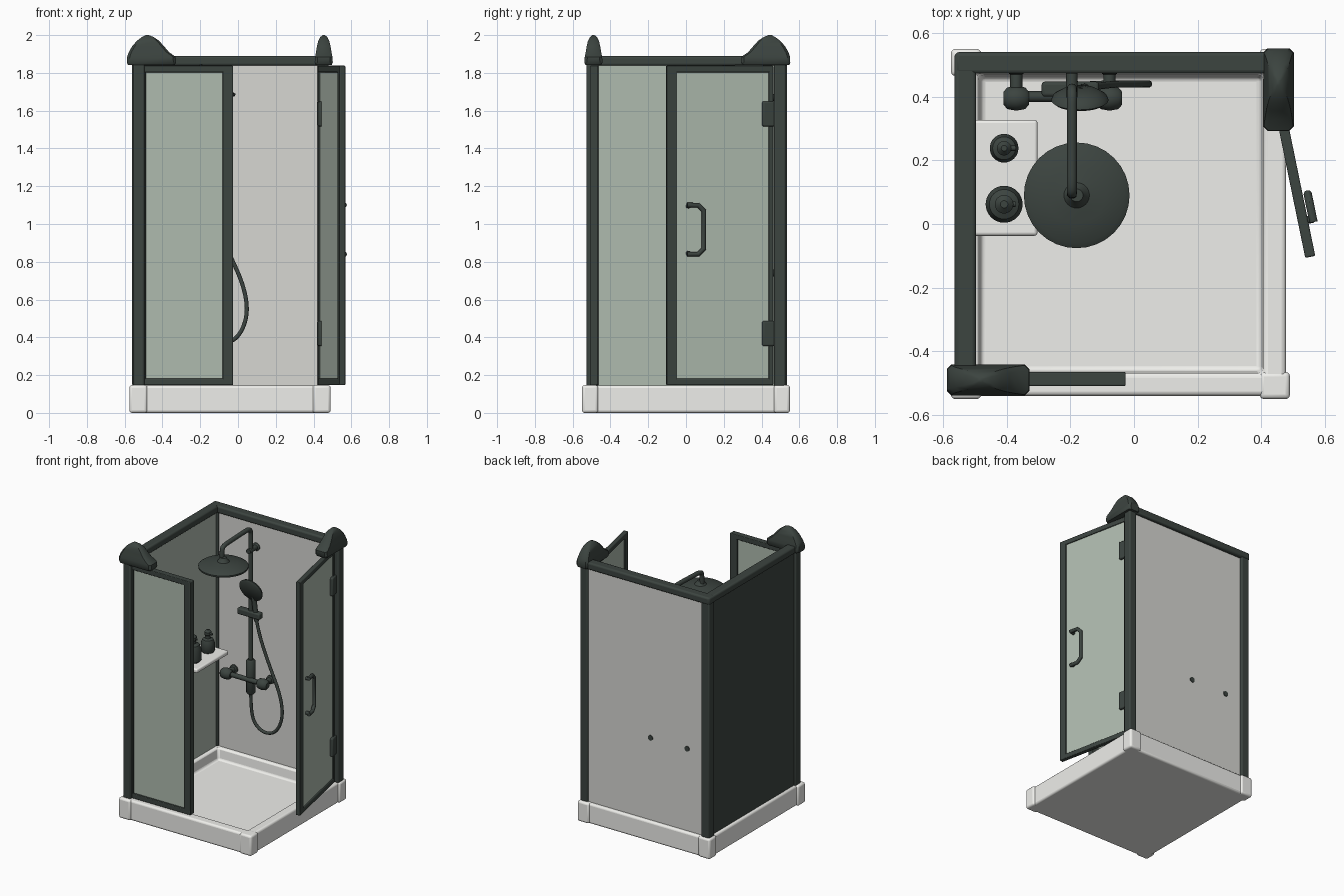
import bpy, bmesh, math
from mathutils import Vector, Matrix

if "Cube" in bpy.data.objects:
    bpy.data.objects.remove(bpy.data.objects["Cube"])


def material(name, col):
    m = bpy.data.materials.new(name)
    m.diffuse_color = (*col, 1)
    m.use_nodes = True
    m.node_tree.nodes["Principled BSDF"].inputs["Base Color"].default_value = m.diffuse_color
    return m


DARK = material("dark_metal", (0.045, 0.058, 0.051))
GLASS = material("green_glass", (0.43, 0.50, 0.43))
WALL = material("grey_panel", (0.68, 0.68, 0.65))
WHITE = material("white_ceramic", (0.86, 0.86, 0.83))


def add(name, bm, mat, matrix=None, bevel=0, segments=3):
    bmesh.ops.recalc_face_normals(bm, faces=bm.faces)
    me = bpy.data.meshes.new(name)
    bm.to_mesh(me)
    bm.free()
    return finish(name, me, mat, matrix, bevel, segments)


def finish(name, me, mat, matrix=None, bevel=0, segments=3):
    me.materials.clear()
    me.materials.append(mat)
    ob = bpy.data.objects.new(name, me)
    bpy.context.collection.objects.link(ob)
    if matrix:
        ob.matrix_world = matrix
    if bevel:
        b = ob.modifiers.new("bevel", 'BEVEL')
        b.width, b.segments = bevel, segments
        b.limit_method = 'ANGLE'
    bpy.ops.object.select_all(action='DESELECT')
    ob.select_set(True)
    bpy.context.view_layer.objects.active = ob
    bpy.ops.object.shade_smooth_by_angle(angle=math.radians(40))
    return ob


def cube(lo, hi):
    bm = bmesh.new()
    bmesh.ops.create_cube(bm, size=1)
    lo, hi = Vector(lo), Vector(hi)
    for v in bm.verts:
        v.co = Vector([lo[i] + (v.co[i] + 0.5) * (hi[i] - lo[i]) for i in range(3)])
    return bm


def box(name, lo, hi, mat, bevel=0.006, matrix=None):
    return add(name, cube(lo, hi), mat, matrix, bevel)


def loft(bm, rings):
    rows = [[bm.verts.new(p) for p in r] for r in rings]
    n = len(rows[0])
    for a, b in zip(rows, rows[1:]):
        for i in range(n):
            bm.faces.new((a[i], a[(i + 1) % n], b[(i + 1) % n], b[i]))
    bm.faces.new(rows[0][::-1])
    bm.faces.new(rows[-1])


def lathe(name, profile, loc, axis=(0, 0, 1), mat=DARK, n=32):
    bm = bmesh.new()
    loft(bm, [[(r * math.cos(2 * math.pi * i / n), r * math.sin(2 * math.pi * i / n), z)
               for i in range(n)] for r, z in profile])
    q = Vector(axis).to_track_quat('Z', 'Y').to_matrix().to_4x4()
    return add(name, bm, mat, Matrix.Translation(loc) @ q)


def tube(name, pts, r, mat=DARK, smooth=True):
    cu = bpy.data.curves.new(name, 'CURVE')
    cu.dimensions = '3D'
    cu.bevel_depth, cu.bevel_resolution, cu.use_fill_caps = r, 4, True
    sp = cu.splines.new('NURBS' if smooth else 'POLY')
    sp.points.add(len(pts) - 1)
    for p, c in zip(sp.points, pts):
        p.co = (*c, 1)
    if smooth:
        sp.order_u, sp.use_endpoint_u, sp.resolution_u = 3, True, 8
    tmp = bpy.data.objects.new(name + "_path", cu)
    bpy.context.collection.objects.link(tmp)
    dg = bpy.context.evaluated_depsgraph_get()
    me = bpy.data.meshes.new_from_object(tmp.evaluated_get(dg))
    bpy.data.objects.remove(tmp)
    return finish(name, me, mat)


# shower tray with sunken basin and corner blocks
bm = cube((-0.56, -0.54, 0), (0.478, 0.54, 0.145))
bm.faces.ensure_lookup_table()
top = max(bm.faces, key=lambda f: f.calc_center_median().z)
bmesh.ops.inset_region(bm, faces=[top], thickness=0.1)
bmesh.ops.inset_region(bm, faces=[top], thickness=0.012, depth=-0.085)
add("shower_tray", bm, WHITE, bevel=0.014)
for sx, x0, x1 in (("left", -0.575, -0.48), ("right", 0.395, 0.49)):
    for sy, y0, y1 in (("front", -0.55, -0.465), ("back", 0.465, 0.55)):
        box(f"tray_corner_{sy}_{sx}", (x0, y0, 0), (x1, y1, 0.147), WHITE, 0.014)

# corner posts and top beams
for name, x0, x1, y in (("front_left", -0.555, -0.495, -0.495),
                        ("back_left", -0.56, -0.495, 0.505),
                        ("back_right", 0.42, 0.48, 0.497)):
    box(name + "_post", (x0, y - 0.031, 0.14), (x1, y + 0.031, 1.85), DARK, 0.01)
box("back_beam", (-0.562, 0.472, 1.838), (0.44, 0.54, 1.89), DARK, 0.012)
box("left_beam", (-0.564, -0.51, 1.838), (-0.496, 0.538, 1.889), DARK, 0.012)

# fixed walls: grey back panel, left glass with dark outer skin
box("back_wall", (-0.51, 0.49, 0.14), (0.43, 0.515, 1.845), WALL, 0)
box("left_glass", (-0.525, -0.48, 0.14), (-0.51, 0.49, 1.845), GLASS, 0)
box("left_outer_panel", (-0.54, -0.48, 0.14), (-0.525, 0.49, 1.845), DARK, 0)


# rounded caps over the two open frame ends
def cap(name, loc, ang):
    rows = [(1.842, -0.1, 0.148, 0.042), (1.855, -0.105, 0.155, 0.048),
            (1.885, -0.104, 0.153, 0.046), (1.91, -0.095, 0.118, 0.041),
            (1.94, -0.078, 0.092, 0.036), (1.97, -0.052, 0.065, 0.029),
            (1.99, -0.025, 0.035, 0.018), (2.0, -0.006, 0.01, 0.006)]
    bm = bmesh.new()
    rings = []
    for z, a, b, h in rows:
        c = min(0.014, h * 0.4, (b - a) * 0.3)
        rings.append([(a + c, -h, z), (b - c, -h, z), (b, -h + c, z), (b, h - c, z),
                      (b - c, h, z), (a + c, h, z), (a, h - c, z), (a, -h + c, z)])
    loft(bm, rings)
    add(name, bm, DARK, Matrix.Translation(loc) @ Matrix.Rotation(ang, 4, 'Z'))


cap("front_left_cap", (-0.483, -0.49, 0), 0)
cap("back_right_cap", (0.454, 0.447, 0), -math.pi / 2)


# framed glass leaves, built along local x
def leaf(name, width, side, half, matrix):
    z0, z1 = 0.147, 1.838
    for part, lo, hi in (("inner_stile", (0, z0), (side, z1)),
                         ("outer_stile", (width - 0.055, z0), (width, z1)),
                         ("top_rail", (0, z1 - 0.035), (width, z1)),
                         ("bottom_rail", (0, z0), (width, z0 + 0.035))):
        box(f"{name}_{part}", (lo[0], -half, lo[1]), (hi[0], half, hi[1]), DARK, 0.005, matrix)
    box(name + "_glass", (0.005, -0.008, z0 + 0.01), (width - 0.02, 0.008, z1 - 0.01),
        GLASS, 0, matrix)


leaf("front_panel", 0.472, 0.01, 0.022, Matrix.Translation((-0.498, -0.487, 0)))
door = Matrix.Translation((0.438, 0.46, 0)) @ Matrix.Rotation(math.radians(-78.4), 4, 'Z')
leaf("door", 0.575, 0.025, 0.016, door)

# door hinges and pull handle
for name, z in (("upper", 1.583), ("lower", 0.42)):
    box(name + "_hinge", (-0.008, -0.02, z - 0.066), (0.06, 0.028, z + 0.066), DARK, 0.008, door)
loop = [(0.47, 0.84), (0.41, 0.84), (0.38, 0.87), (0.38, 1.07), (0.41, 1.1), (0.47, 1.1)]
for a in (0.845, 1.095):
    lo = door @ Vector((0.46, 0, a))
    hi = door @ Vector((0.46, 0.034, a))
    tube("handle_stub", [lo, hi], 0.012, smooth=False)
tube("door_handle", [door @ Vector((u, 0.032, z)) for u, z in loop], 0.013, smooth=False)

# riser pipe, overhead arm and rain head
X = -0.195
tube("riser_arm", [(X, 0.425, 0.65), (X, 0.425, 1.2), (X, 0.425, 1.74), (X, 0.425, 1.83),
                   (X, 0.34, 1.83), (X, 0.2, 1.825), (X, 0.105, 1.82), (X, 0.095, 1.79),
                   (X, 0.095, 1.71)], 0.016)
lathe("rain_head", [(0.15, -0.018), (0.165, -0.012), (0.166, 0), (0.15, 0.01), (0.09, 0.024),
                    (0.04, 0.032), (0.025, 0.05), (0.02, 0.06)], (-0.18, 0.09, 1.69))
lathe("riser_wall_bracket", [(0.028, 0), (0.028, 0.012), (0.018, 0.02), (0.018, 0.1)],
      (X, 0.497, 1.67), (0, -1, 0))

# hand shower with holder bar and hose
face = Vector((0, -0.94, -0.34))
lathe("hand_shower_head", [(0.03, -0.03), (0.06, -0.022), (0.085, -0.006), (0.09, 0.006),
                           (0.08, 0.014)], (-0.17, 0.395, 1.40), face)
tube("hand_shower_handle", [(-0.17, 0.412, 1.4), (-0.165, 0.42, 1.32), (-0.155, 0.425, 1.22),
                            (-0.15, 0.425, 1.17)], 0.017)
box("holder_bar", (-0.29, 0.4, 1.19), (-0.11, 0.447, 1.235), DARK, 0.01)
tube("shower_hose", [(-0.15, 0.425, 1.18), (-0.135, 0.43, 1.08), (-0.06, 0.44, 0.87),
                     (0.03, 0.44, 0.68), (0.055, 0.44, 0.52), (0.0, 0.44, 0.39),
                     (-0.1, 0.44, 0.36), (-0.18, 0.435, 0.42), (X, 0.425, 0.54),
                     (X, 0.425, 0.66)], 0.011)

# mixer valve: body, cross bar, knobs and wall inlets
lathe("mixer_body", [(0.022, 0), (0.03, 0.01), (0.03, 0.24), (0.022, 0.25)], (X, 0.425, 0.63))
tube("mixer_bar", [(-0.37, 0.4, 0.74), (-0.077, 0.4, 0.74)], 0.017, smooth=False)
for side, x, d in (("left", -0.37, -1), ("right", -0.077, 1)):
    lathe(side + "_knob", [(0.02, -0.04), (0.034, -0.028), (0.039, 0), (0.034, 0.028),
                           (0.02, 0.04)], (x, 0.395, 0.74), (d, 0, 0))
    lathe(side + "_inlet", [(0.019, 0.0), (0.019, 0.03), (0.03, 0.035), (0.03, 0.045),
                            (0.019, 0.05), (0.019, 0.13)], (x, 0.52, 0.74), (0, -1, 0))

# shelf and two pump bottles
box("shelf", (-0.515, -0.037, 0.92), (-0.303, 0.327, 0.95), WHITE, 0.01)
for name, y, r, h in (("small", 0.238, 0.045, 0.1), ("large", 0.062, 0.058, 0.13)):
    lathe(name + "_bottle", [(r * 0.85, 0), (r, 0.01), (r, h * 0.7), (r * 0.8, h * 0.92),
                             (r * 0.4, h), (r * 0.4, h + 0.02), (r * 0.5, h + 0.025),
                             (r * 0.5, h + 0.045), (r * 0.2, h + 0.06)], (-0.408, y, 0.949))
    tube(name + "_pump_spout", [(-0.408, y, 0.985 + h), (-0.372, y, 0.982 + h)], 0.008,
         smooth=False)
